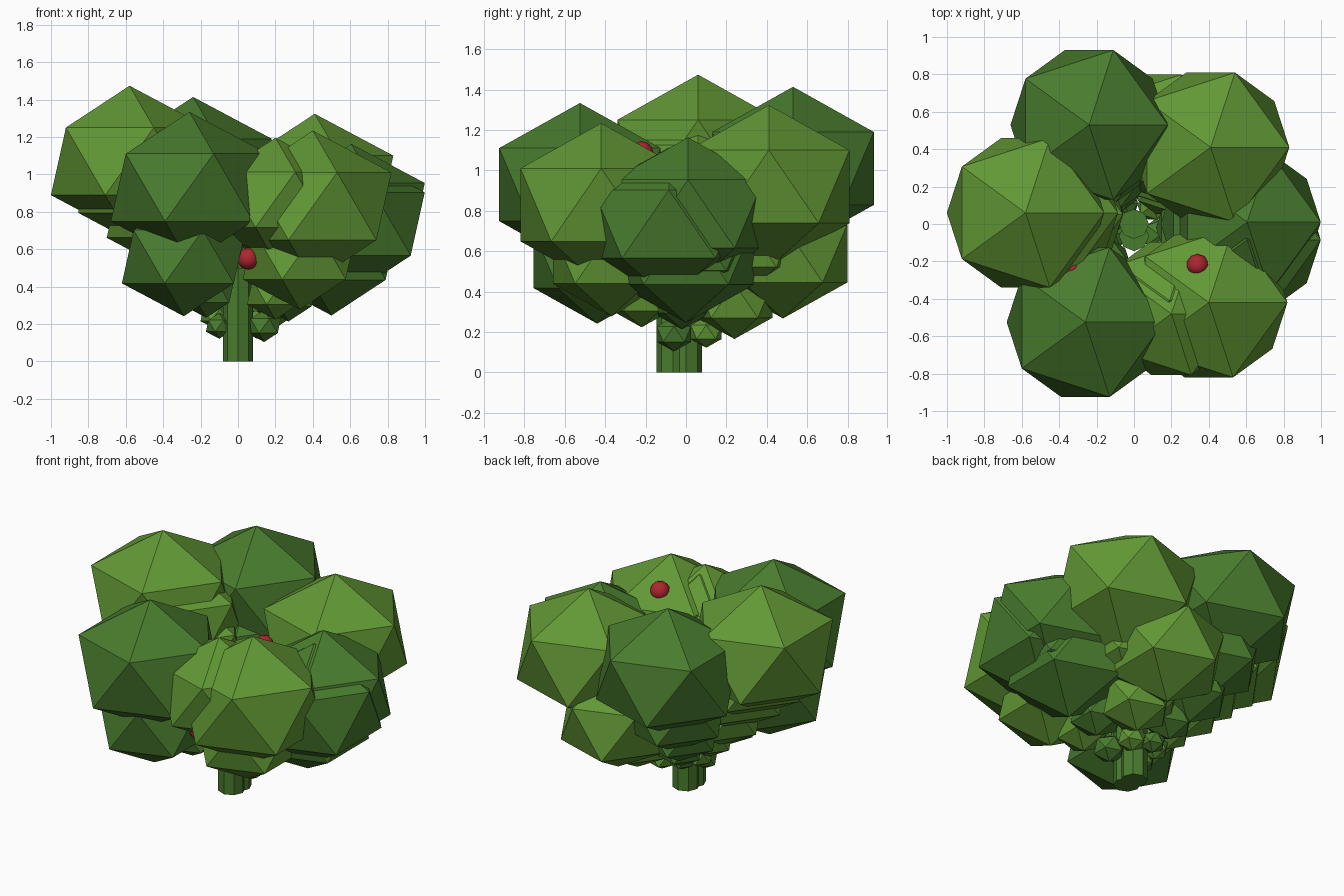
import bpy

if "Cube" in bpy.data.objects:
    bpy.data.objects.remove(bpy.data.objects["Cube"])

def material(name, rgb):
    m = bpy.data.materials.new(name)
    m.diffuse_color = (*rgb, 1)
    m.use_nodes = True
    m.node_tree.nodes["Principled BSDF"].inputs["Base Color"].default_value = m.diffuse_color
    return m

LIGHT = material("light_green", (0.122, 0.315, 0.035))
DARK = material("dark_green", (0.066, 0.200, 0.027))
RED = material("berry_red", (0.434, 0.019, 0.030))
SQUASH = 0.86  # foliage clumps are slightly flattened


def ball(name, x, y, z, r, mat, squash=SQUASH, detail=1):
    bpy.ops.mesh.primitive_ico_sphere_add(subdivisions=detail, radius=r, location=(x, y, z))
    o = bpy.context.object
    o.name = name
    o.scale.z = squash
    o.data.materials.append(mat)
    return o


# Each branch: colour and a chain of clumps (x, y, z, radius), outermost first
branches = {
    "back_left": (DARK, [(-.24, .53, 1.01, .47), (-.20, .42, .75, .36),
                         (-.16, .30, .55, .27), (-.10, .20, .36, .15), (-.05, .11, .23, .08)]),
    "left": (LIGHT, [(-.58, .06, 1.07, .47), (-.47, .06, .96, .43), (-.38, .05, .80, .36),
                     (-.30, .06, .60, .27), (-.20, .05, .40, .16), (-.12, .04, .25, .09)]),
    "front_left": (DARK, [(-.26, -.525, .93, .47), (-.29, -.44, .56, .37),
                          (-.17, -.22, .38, .17), (-.10, -.05, .19, .08)]),
    "front_right": (LIGHT, [(.40, -.42, .83, .47), (.20, -.48, .865, .385), (.19, -.41, .84, .37),
                            (.33, -.37, .57, .34), (.20, -.22, .37, .17)]),
    "right": (DARK, [(.605, .01, .785, .44), (.605, -.085, .735, .44), (.53, .0, .65, .38),
                     (.50, .0, .59, .40), (.27, -.02, .36, .17), (.14, -.06, .19, .10)]),
    "back_right": (LIGHT, [(.41, .41, .92, .47), (.29, .30, .63, .28),
                           (.18, .24, .355, .22), (.10, .10, .20, .09)]),
    "back": (LIGHT, [(.15, .48, .59, .375), (.09, .26, .40, .17)]),
}
for side, (mat, chain) in branches.items():
    for i, (x, y, z, r) in enumerate(chain):
        ball(f"{side}_foliage_{i + 1}", x, y, z, r, mat)

# Trunk: two overlapping faceted stems
for name, y, top in (("main_stem", 0.0, .55), ("front_stem", -.065, .50)):
    bpy.ops.mesh.primitive_cylinder_add(vertices=8, radius=.08, depth=top,
                                        location=(0, y, top / 2))
    o = bpy.context.object
    o.name = name
    o.data.materials.append(DARK)

# Berries
for i, (x, y, z) in enumerate([(.34, -.22, 1.085), (-.335, -.24, 1.09), (.055, -.47, .55)]):
    ball(f"berry_{i + 1}", x, y, z, .06, RED, squash=1.0, detail=2)
    bpy.ops.object.shade_smooth()
